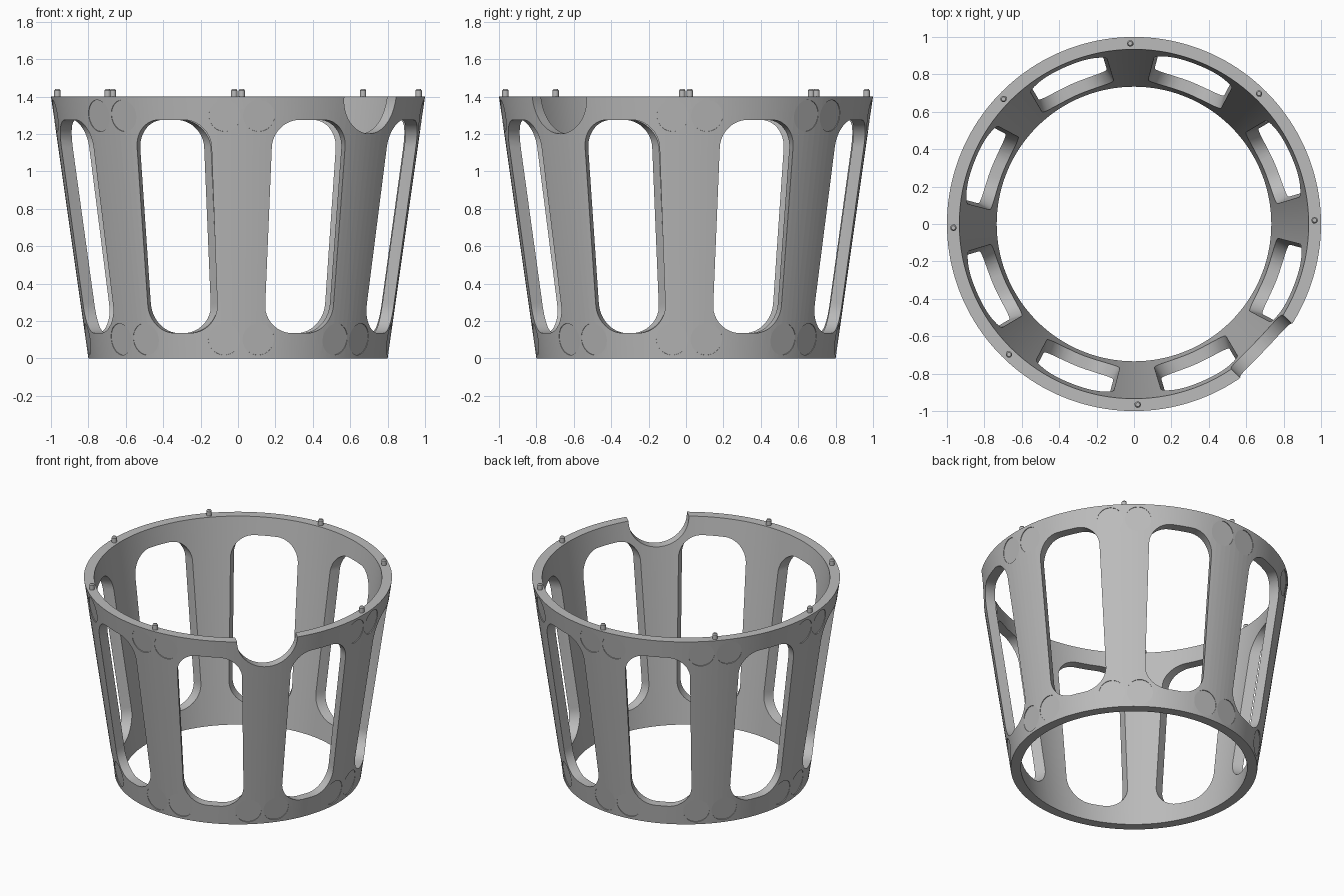
import bpy, bmesh, math
from mathutils import Matrix, Vector

old = bpy.data.objects.get("Cube")
if old:
    bpy.data.objects.remove(old, do_unlink=True)

HEIGHT, R_BOTTOM, R_TOP = 1.4, 0.8, 1.0
WALL = 0.066
TWIST = math.radians(1.2)          # whole pattern is turned slightly
STEP = math.radians(45)
TILT = math.atan2(R_TOP - R_BOTTOM, HEIGHT)

grey = bpy.data.materials.new("plain grey")
grey.use_nodes = True
grey.diffuse_color = (0.5, 0.5, 0.5, 1)
grey.node_tree.nodes["Principled BSDF"].inputs["Base Color"].default_value = (0.5, 0.5, 0.5, 1)


def radius(z):
    return R_BOTTOM + (R_TOP - R_BOTTOM) * z / HEIGHT


def make(name, bm):
    bmesh.ops.recalc_face_normals(bm, faces=bm.faces)
    mesh = bpy.data.meshes.new(name)
    bm.to_mesh(mesh)
    bm.free()
    obj = bpy.data.objects.new(name, mesh)
    bpy.context.collection.objects.link(obj)
    mesh.materials.append(grey)
    return obj


def loft(bm, rings, closed=False):
    """Skin matching loops of points, capped unless closed on itself."""
    loops = [[bm.verts.new(p) for p in ring] for ring in rings]
    n = len(loops[0])
    pairs = list(zip(loops, loops[1:]))
    if closed:
        pairs.append((loops[-1], loops[0]))
    else:
        bm.faces.new(loops[0])
        bm.faces.new(loops[-1])
    for a, b in pairs:
        for i in range(n):
            j = (i + 1) % n
            bm.faces.new((a[i], a[j], b[j], b[i]))


def cylinder(bm, r, depth, matrix, sides=48):
    bmesh.ops.create_cone(bm, cap_ends=True, segments=sides, radius1=r,
                          radius2=r, depth=depth, matrix=matrix)


# Tapered shell
bm = bmesh.new()
profile = [(R_BOTTOM, 0), (R_TOP, HEIGHT), (R_TOP - WALL, HEIGHT), (R_BOTTOM - WALL, 0)]
SEG = 160
loft(bm, [[(r * math.cos(t), r * math.sin(t), z)
           for t in (math.tau * i / SEG for i in range(SEG))] for r, z in profile], closed=True)
basket = make("basket_shell", bm)


# Window outline: rounded, wider toward the top
def window_outline(grow):
    low, high, corner = 0.135, 1.275, 0.15 + grow
    pts = []
    for quarter in range(4):
        right, top = quarter in (0, 3), quarter in (0, 1)
        cz = high - corner if top else low + corner
        half = 0.193 + 0.036 * (cz - 0.3) + grow
        cu = (half - corner) * (1 if right else -1)
        for k in range(13):
            a = math.radians(90 * quarter + 7.5 * k)
            pts.append((cu + corner * math.cos(a), cz + corner * math.sin(a)))
    return pts


bm = bmesh.new()
for k in range(8):
    turn = Matrix.Rotation(TWIST + STEP * (k + 0.5), 3, 'Z')
    loft(bm, [[turn @ Vector((d, u, z)) for u, z in window_outline(g)]
              for d, g in ((0.68, 0.025), (1.02, -0.02))])
windows = make("window_cutter", bm)

# Half round notch in the rim
bm = bmesh.new()
cylinder(bm, 0.2, 0.6, Matrix.Rotation(TWIST - STEP, 4, 'Z')
         @ Matrix.Translation((0.95, 0, HEIGHT + 0.001)) @ Matrix.Rotation(math.pi / 2, 4, 'Y'), 64)
notch = make("notch_cutter", bm)

# Shallow round seats, in pairs above and below every post
bm = bmesh.new()
for k in range(8):
    for z in (0.1, 1.295):
        if z > 1 and k == 7:
            continue
        for side in (-1, 1):
            ang = TWIST + STEP * k + side * 0.092 / radius(z)
            cylinder(bm, 0.085, 0.04, Matrix.Rotation(ang, 4, 'Z')
                     @ Matrix.Translation((radius(z) + 0.014, 0, z))
                     @ Matrix.Rotation(math.pi / 2 + TILT, 4, 'Y'))
seats = make("seat_cutter", bm)

# Cut the openings one after another
bpy.ops.object.select_all(action='DESELECT')
bpy.context.view_layer.objects.active = basket
basket.select_set(True)
for cutter in (windows, notch, seats):
    mod = basket.modifiers.new("cut", 'BOOLEAN')
    mod.operation = 'DIFFERENCE'
    mod.solver = 'EXACT'
    mod.object = cutter
    bpy.context.view_layer.update()
    bpy.ops.object.modifier_apply(modifier="cut")
    bpy.data.objects.remove(cutter, do_unlink=True)

# Locating pins on the rim, none at the notch
pins = []
for k in range(7):
    a = TWIST + STEP * k
    bm = bmesh.new()
    x, y = 0.966 * math.cos(a), 0.966 * math.sin(a)
    loft(bm, [[(x + r * math.cos(t), y + r * math.sin(t), z)
               for t in (math.tau * i / 20 for i in range(20))]
              for r, z in ((0.017, HEIGHT - 0.02), (0.017, HEIGHT + 0.032), (0.011, HEIGHT + 0.04))])
    pins.append(make(f"rim_pin_{k + 1}", bm))

for obj in [basket] + pins:
    bpy.ops.object.select_all(action='DESELECT')
    obj.select_set(True)
    bpy.context.view_layer.objects.active = obj
    bpy.ops.object.shade_smooth_by_angle(angle=math.radians(25))
